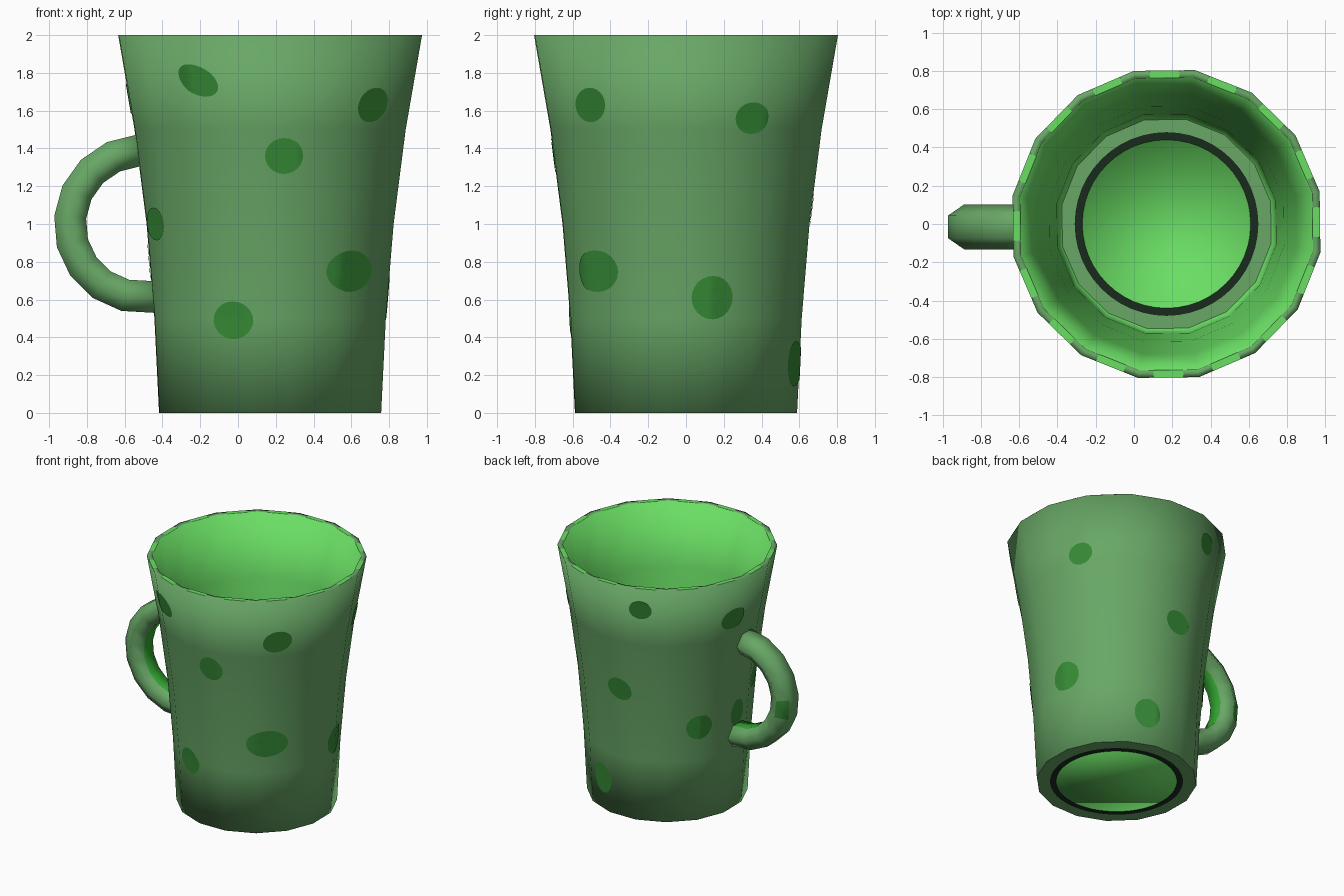
import bpy, bmesh, math
from math import sin, cos, pi, radians

if "Cube" in bpy.data.objects:
    bpy.data.objects.remove(bpy.data.objects["Cube"])

CX = 0.17                 # cup axis
N = 16                    # cup sides
OFF = radians(12)         # angle of first cup corner


def material(name, rgb):
    m = bpy.data.materials.new(name)
    lin = [((c / 255 + 0.055) / 1.055) ** 2.4 for c in rgb]
    m.diffuse_color = (*lin, 1)
    m.use_nodes = True
    m.node_tree.nodes["Principled BSDF"].inputs["Base Color"].default_value = m.diffuse_color
    return m


OUTER = material("muted green", (104, 167, 102))
INNER = material("bright green", (106, 222, 100))
SPOT = material("spot green", (54, 139, 54))
RING = material("near black green", (26, 42, 28))
GRIP = material("handle green", (50, 165, 48))


def finish(name, bm, mats, smooth=True):
    me = bpy.data.meshes.new(name)
    for f in bm.faces:
        f.smooth = smooth
    bm.to_mesh(me)
    bm.free()
    for m in mats:
        me.materials.append(m)
    ob = bpy.data.objects.new(name, me)
    bpy.context.collection.objects.link(ob)
    return ob


def loop(bm, r, z, n=N, off=OFF):
    return [bm.verts.new((CX + r * cos(off + 2 * pi * k / n),
                          r * sin(off + 2 * pi * k / n), z)) for k in range(n)]


def bridge(bm, a, b, mat=0):
    n = len(a)
    for k in range(n):
        f = bm.faces.new((a[k], a[(k + 1) % n], b[(k + 1) % n], b[k]))
        f.material_index = mat


# Cup body: closed shell, outer wall, rim, inner wall and floor
PROFILE = [(0.598, 0), (0.623, 0.5), (0.665, 1.0), (0.73, 1.5), (0.818, 2.0)]
T = 0.04
bm = bmesh.new()
outer = [loop(bm, r, z) for r, z in PROFILE]
inner = [loop(bm, r - T, max(z, 0.03)) for r, z in PROFILE]
for a, b in zip(outer, outer[1:]):
    bridge(bm, a, b)
bridge(bm, outer[-1], inner[-1])
for a, b in zip(inner, inner[1:]):
    bridge(bm, b, a, 1)
bm.faces.new(outer[0][::-1]).material_index = 1
bm.faces.new(inner[0]).material_index = 1
finish("cup_body", bm, [OUTER, INNER])

# Rim patches: bright strip in the middle of each rim side
bm = bmesh.new()
ro = loop(bm, PROFILE[-1][0], 2.001)
ri = loop(bm, PROFILE[-1][0] - T, 2.001)
for k in range(N):
    j = (k + 1) % N
    quad = [p.co.lerp(q.co, t) for p, q, t in
            ((ro[k], ro[j], .25), (ro[k], ro[j], .75), (ri[k], ri[j], .75), (ri[k], ri[j], .25))]
    bm.faces.new([bm.verts.new(c) for c in quad])
bmesh.ops.delete(bm, geom=ro + ri, context='VERTS')
finish("rim_patches", bm, [INNER], False)


# Painted rings on the floor and underside
def annulus(name, r0, r1, z, mat, n=48, off=0.0, n_out=None):
    bm = bmesh.new()
    a, b = loop(bm, r0, z, n, off), loop(bm, r1, z, n, off)
    bridge(bm, b, a) if z > 0 else bridge(bm, a, b)
    bmesh.ops.recalc_face_normals(bm, faces=bm.faces)
    for f in bm.faces:
        f.normal_update()
        if (f.normal.z > 0) != (z > 0.01):
            f.normal_flip()
    finish(name, bm, [mat], False)


annulus("floor_edge", 0.47, 0.556, 0.033, OUTER, N, OFF)
annulus("floor_ring", 0.44, 0.48, 0.036, RING)
annulus("underside_edge", 0.48, 0.597, -0.001, OUTER, N, OFF)
annulus("underside_ring", 0.45, 0.495, -0.003, RING)


# Spots: thin patches that follow the faceted outer wall
def wall_radius(theta, z):
    for (r0, z0), (r1, z1) in zip(PROFILE, PROFILE[1:]):
        if z <= z1:
            break
    r = r0 + (r1 - r0) * (z - z0) / (z1 - z0)
    step = 2 * pi / N
    return r * cos(step / 2) / cos((theta - OFF) % step - step / 2)


# angle, height, half width, half height, tilt (degrees)
SPOTS = [(-120, 1.76, .125, .075, -25), (-43, 1.63, .11, .09, 15),
         (-84, 1.36, .10, .095, 0), (-157.5, 1.0, .11, .087, 0),
         (-48, .75, .157, .11, 0), (-108.5, .49, .11, .10, 0),
         (28.5, 1.56, .095, .084, 0), (13, .61, .113, .115, 0),
         (72.5, .26, .10, .12, 0), (110, 1.81, .086, .078, 0),
         (166, 1.66, .11, .085, 15), (93, 1.08, .105, .09, -15),
         (147, .78, .105, .10, 0), (179, .80, .08, .11, 0)]
bm = bmesh.new()
SEG, RINGS = 24, 5
for ang, z0, hw, hh, tilt in SPOTS:
    t0, tl = radians(ang), radians(tilt)
    r0 = wall_radius(t0, z0)

    def point(u, v):
        x, z = u * cos(tl) - v * sin(tl), u * sin(tl) + v * cos(tl)
        th, z = t0 + x / r0, z0 + z
        r = wall_radius(th, z) + 0.005
        return bm.verts.new((CX + r * cos(th), r * sin(th), z))

    rings = [[point(hw * i / RINGS * cos(2 * pi * k / SEG), hh * i / RINGS * sin(2 * pi * k / SEG))
              for k in range(SEG)] for i in range(1, RINGS + 1)]
    bm.faces.new(rings[0])
    for a, b in zip(rings, rings[1:]):
        bridge(bm, b, a)
bmesh.ops.recalc_face_normals(bm, faces=bm.faces)
for f in bm.faces:
    f.normal_update()
    c = f.calc_center_median()
    if f.normal.x * (c.x - CX) + f.normal.y * c.y < 0:
        f.normal_flip()
finish("spots", bm, [SPOT])

# Handle: six-sided section swept around an arc
HX, HZ, HR, HY = -0.5, 1.0, 0.39, -0.015
bm = bmesh.new()
sections = []
for i in range(10):
    a = radians(94 + 20.2 * i)
    pull = 0.045 if i == 9 else 0
    sections.append([bm.verts.new((HX + (HR + 0.098 * sin(s)) * cos(a) + pull,
                                   HY + 0.117 * cos(s),
                                   HZ + (HR + 0.098 * sin(s)) * sin(a)))
                     for s in (2 * pi * k / 6 for k in range(6))])
for i, (a, b) in enumerate(zip(sections, sections[1:])):
    for k in range(6):
        f = bm.faces.new((a[k], a[(k + 1) % 6], b[(k + 1) % 6], b[k]))
        f.material_index = 1 if k == 4 else 2 if (i == 4 and k == 0) else 0
bm.faces.new(sections[0])
bm.faces.new(sections[-1])
bmesh.ops.recalc_face_normals(bm, faces=bm.faces)
finish("handle", bm, [OUTER, GRIP, SPOT])
